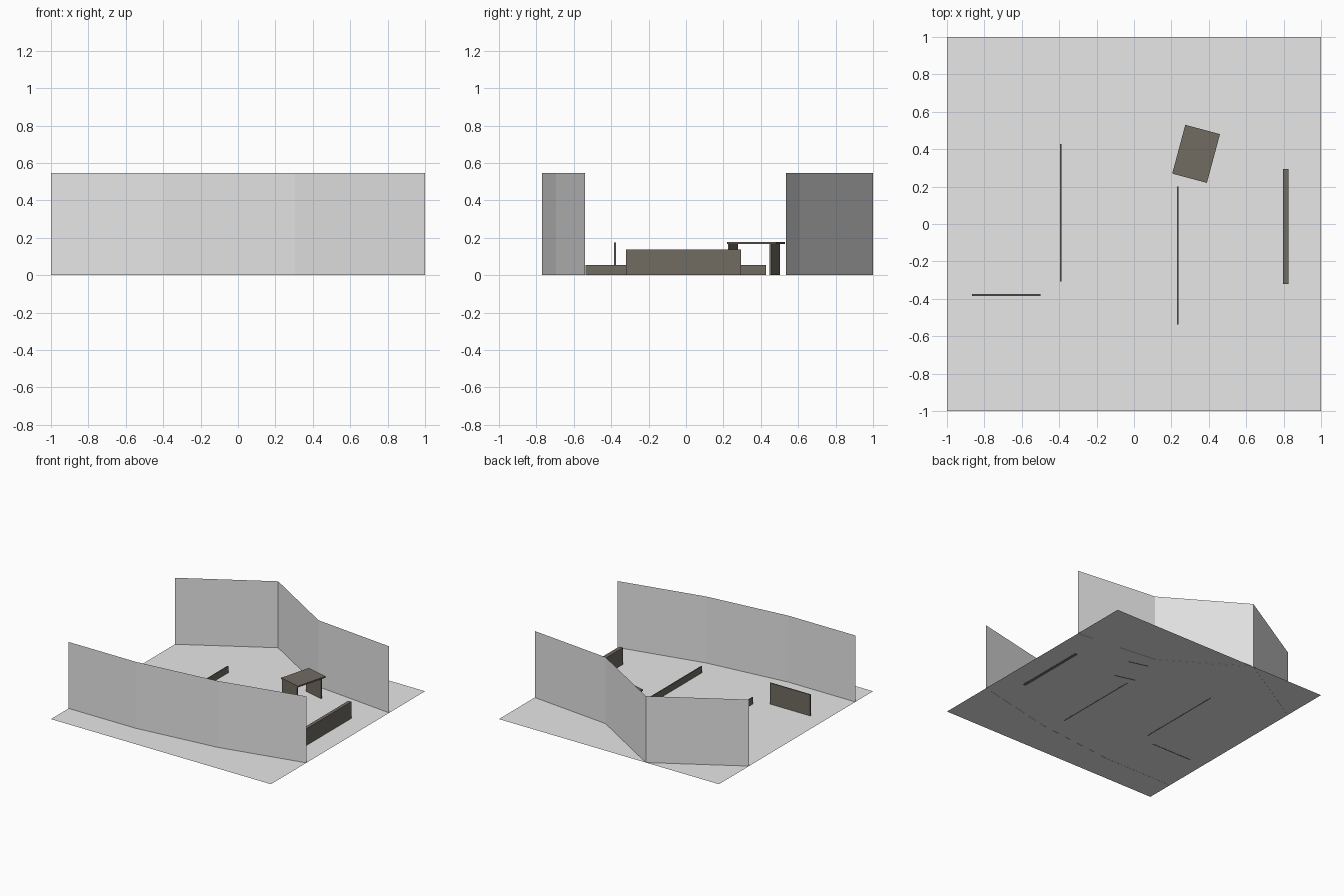
import bpy
import math
from mathutils import Matrix

cube = bpy.data.objects.get("Cube")
if cube:
    bpy.data.objects.remove(cube, do_unlink=True)


def material(name, rgb):
    mat = bpy.data.materials.new(name)
    mat.use_nodes = True
    color = (*rgb, 1)
    mat.diffuse_color = color
    mat.node_tree.nodes["Principled BSDF"].inputs["Base Color"].default_value = color
    return mat


LIGHT_GREY = material("light_grey", (0.8, 0.8, 0.8))
DARK_STONE = material("dark_stone", (0.164, 0.15, 0.123))


def mesh_object(name, verts, faces, mat):
    mesh = bpy.data.meshes.new(name)
    mesh.from_pydata(verts, [], faces)
    mesh.materials.append(mat)
    obj = bpy.data.objects.new(name, mesh)
    bpy.context.collection.objects.link(obj)
    return obj


def screen_wall(name, path, height):
    """Single-sheet wall standing on a bent ground line."""
    n = len(path)
    verts = [(x, y, z) for z in (0, height) for x, y in path]
    faces = [(i, i + 1, n + i + 1, n + i) for i in range(n - 1)]
    return mesh_object(name, verts, faces, LIGHT_GREY)


def box(name, low, high, placement=Matrix()):
    """Box between two corners, moved by an optional placement."""
    bpy.ops.mesh.primitive_cube_add(size=1)
    obj = bpy.context.object
    obj.name = name
    size = [b - a for a, b in zip(low, high)]
    center = [(a + b) / 2 for a, b in zip(low, high)]
    obj.data.transform(placement @ Matrix.Translation(center) @ Matrix.Diagonal((*size, 1)))
    obj.data.materials.append(DARK_STONE)
    return obj


# Ground sheet, a hair above the undersides of the barriers
F = 0.001
mesh_object("floor", [(-1, -1, F), (1, -1, F), (1, 1, F), (-1, 1, F)],
            [(0, 1, 2, 3)], LIGHT_GREY)

# Bent boundary walls
WALL_HEIGHT = 0.547
screen_wall("front_wall", [(-1, -0.77), (-0.39, -0.77), (0.305, -0.695), (1, -0.54)], WALL_HEIGHT)
screen_wall("back_wall", [(-1, 0.61), (-0.335, 1), (0.305, 0.61), (1, 0.535)], WALL_HEIGHT)

# Low barriers
box("right_low_barrier", (-0.396, -0.307, 0), (-0.387, 0.428, 0.055))
box("middle_low_barrier", (0.23, -0.537, 0), (0.239, 0.2, 0.055))
box("left_thick_barrier", (0.797, -0.322, 0), (0.825, 0.293, 0.138))
box("tall_thin_panel", (-0.866, -0.384, 0), (-0.5, -0.375, 0.175))

# Turned table with two panel legs
place = Matrix.Translation((0.332, 0.375, 0)) @ Matrix.Rotation(math.radians(-15), 4, "Z")
box("table_top", (-0.096, -0.135, 0.166), (0.096, 0.135, 0.178), place)
for name, y in (("table_front_leg", -0.129), ("table_back_leg", 0.103)):
    box(name, (-0.086, y - 0.005, 0), (0.086, y + 0.005, 0.166), place)
